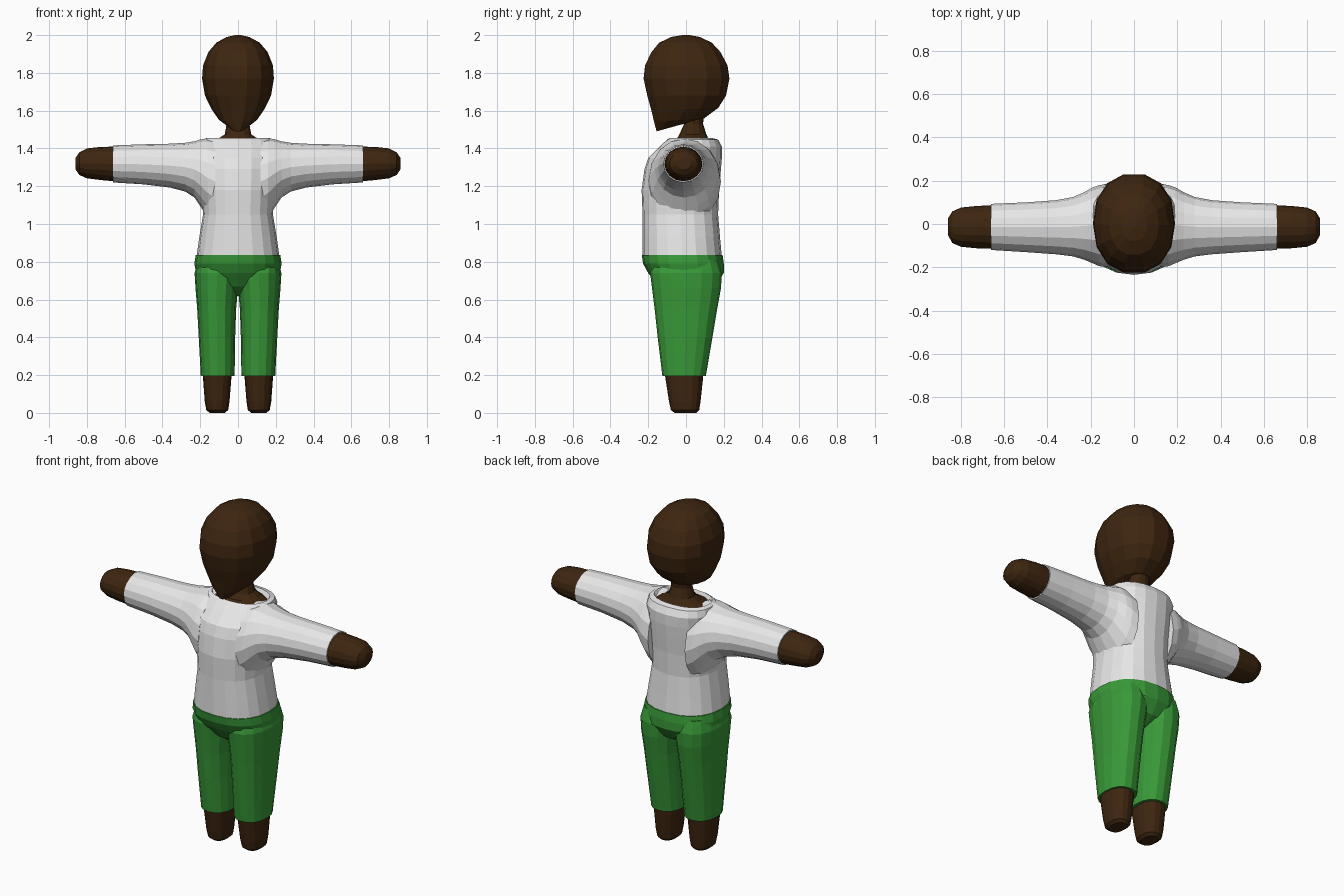
import bpy
import bmesh
from math import cos, sin, pi, copysign

cube = bpy.data.objects.get("Cube")
if cube:
    bpy.data.objects.remove(cube, do_unlink=True)


def make_material(name, colour):
    mat = bpy.data.materials.new(name)
    mat.use_nodes = True
    mat.diffuse_color = colour
    bsdf = mat.node_tree.nodes["Principled BSDF"]
    bsdf.inputs["Base Color"].default_value = colour
    bsdf.inputs["Roughness"].default_value = 0.8
    return mat


skin = make_material("dark brown skin", (0.048, 0.019, 0.005, 1))
white = make_material("white cloth", (0.8, 0.8, 0.8, 1))
green = make_material("green cloth", (0.04, 0.32, 0.04, 1))


def power(value, exponent):
    return copysign(abs(value) ** exponent, value)


def loft(name, rings, place, mat, sides=16, square=2.0, caps=(True, True)):
    """Skin a row of ovals; place(u, v, ring) turns oval coordinates into a point."""
    bm = bmesh.new()
    loops = []
    for ring in rings:
        loop = []
        for i in range(sides):
            a = 2 * pi * i / sides
            u, v = power(cos(a), 2 / square), power(sin(a), 2 / square)
            loop.append(bm.verts.new(place(u, v, ring)))
        loops.append(loop)
    for low, high in zip(loops, loops[1:]):
        for i in range(sides):
            j = (i + 1) % sides
            bm.faces.new((low[i], low[j], high[j], high[i]))
    for wanted, loop in zip(caps, (loops[0], loops[-1])):
        if wanted:
            bm.faces.new(loop)
    bmesh.ops.recalc_face_normals(bm, faces=bm.faces)
    mesh = bpy.data.meshes.new(name)
    bm.to_mesh(mesh)
    bm.free()
    mesh.materials.append(mat)
    obj = bpy.data.objects.new(name, mesh)
    bpy.context.collection.objects.link(obj)
    return obj


def mix(low, high, t):
    return (low + high) / 2 + (high - low) / 2 * t


# Central parts: half width, front y, back y, height
def upright(u, v, ring):
    width, front, back, z = ring
    return (width * u, mix(front, back, v), z)


# Head: front and back of each oval have their own height
def tilted(u, v, ring):
    width, front, back, z_front, z_back = ring
    return (width * u, mix(front, back, v), mix(z_front, z_back, v))


# Legs: inner x, outer x, front y, back y, height
def leg_place(side):
    def place(u, v, ring):
        inner, outer, front, back, z = ring
        return (side * mix(inner, outer, u), mix(front, back, v), z)
    return place


# Arms: distance out, low z, high z, front y, back y
def arm_place(side):
    def place(u, v, ring):
        x, low, high, front, back = ring
        return (side * x, mix(front, back, u), mix(low, high, v))
    return place


# Head with pointed chin and slanted underside
loft("head", [
    (.035, -.157, -.05, 1.49, 1.52),
    (.1, -.172, .1, 1.54, 1.56),
    (.14, -.187, .175, 1.6, 1.615),
    (.175, -.21, .217, 1.68, 1.68),
    (.19, -.23, .235, 1.77, 1.77),
    (.185, -.222, .225, 1.84, 1.84),
    (.157, -.187, .187, 1.91, 1.91),
    (.115, -.145, .14, 1.96, 1.96),
    (.06, -.08, .075, 1.99, 1.99),
    (.015, -.02, .02, 2, 2),
], tilted, skin, sides=14, square=2.2)

# Neck spreading into the chest inside the collar
loft("neck", [
    (.158, -.083, .132, 1.435),
    (.11, -.05, .12, 1.448),
    (.07, -.035, .108, 1.475),
    (.06, -.01, .09, 1.53),
    (.06, 0, .1, 1.6),
], upright, skin, sides=12)

# Shirt body with an open collar
loft("shirt_body", [
    (.22, -.23, .19, .825),
    (.205, -.23, .18, .93),
    (.185, -.23, .17, 1.05),
    (.19, -.235, .175, 1.18),
    (.2, -.22, .185, 1.29),
    (.2, -.2, .19, 1.35),
    (.2, -.14, .19, 1.41),
    (.188, -.1, .17, 1.447),
    (.167, -.087, .14, 1.455),
    (.15, -.075, .125, 1.43),
], upright, white, sides=20, square=2.3, caps=(True, False))

# Trouser seat, narrowing to the crotch
loft("trouser_seat", [
    (.02, -.07, .07, .62),
    (.14, -.145, .155, .67),
    (.222, -.2, .2, .74),
    (.231, -.227, .2, .79),
    (.224, -.234, .194, .835),
], upright, green, sides=20, square=2.3)

sleeve = [
    (.12, 1, 1.45, -.2, .185),
    (.16, 1.035, 1.453, -.195, .18),
    (.19, 1.08, 1.45, -.182, .17),
    (.23, 1.14, 1.438, -.165, .147),
    (.28, 1.172, 1.43, -.15, .125),
    (.36, 1.193, 1.425, -.14, .11),
    (.5, 1.21, 1.422, -.13, .1),
    (.662, 1.22, 1.416, -.12, .093),
]
hand = [
    (.64, 1.225, 1.41, -.115, .088),
    (.73, 1.233, 1.408, -.112, .083),
    (.8, 1.242, 1.4, -.105, .076),
    (.84, 1.26, 1.38, -.088, .058),
    (.86, 1.29, 1.35, -.05, .025),
]
trouser_leg = [
    (.018, .197, -.125, .105, .195),
    (.015, .208, -.15, .14, .4),
    (.01, .216, -.166, .165, .55),
    (0, .225, -.18, .185, .66),
    (-.01, .23, -.19, .19, .74),
    (.02, .21, -.17, .17, .81),
]
foot = [
    (.07, .15, -.06, .055, 0),
    (.052, .168, -.08, .07, .015),
    (.045, .176, -.09, .077, .06),
    (.033, .187, -.113, .093, .21),
]

# Limbs on both sides
for label, side in (("left", 1), ("right", -1)):
    loft(label + "_sleeve", sleeve, arm_place(side), white)
    loft(label + "_hand", hand, arm_place(side), skin)
    loft(label + "_trouser_leg", trouser_leg, leg_place(side), green, square=2.3)
    loft(label + "_foot", foot, leg_place(side), skin, square=2.3)
